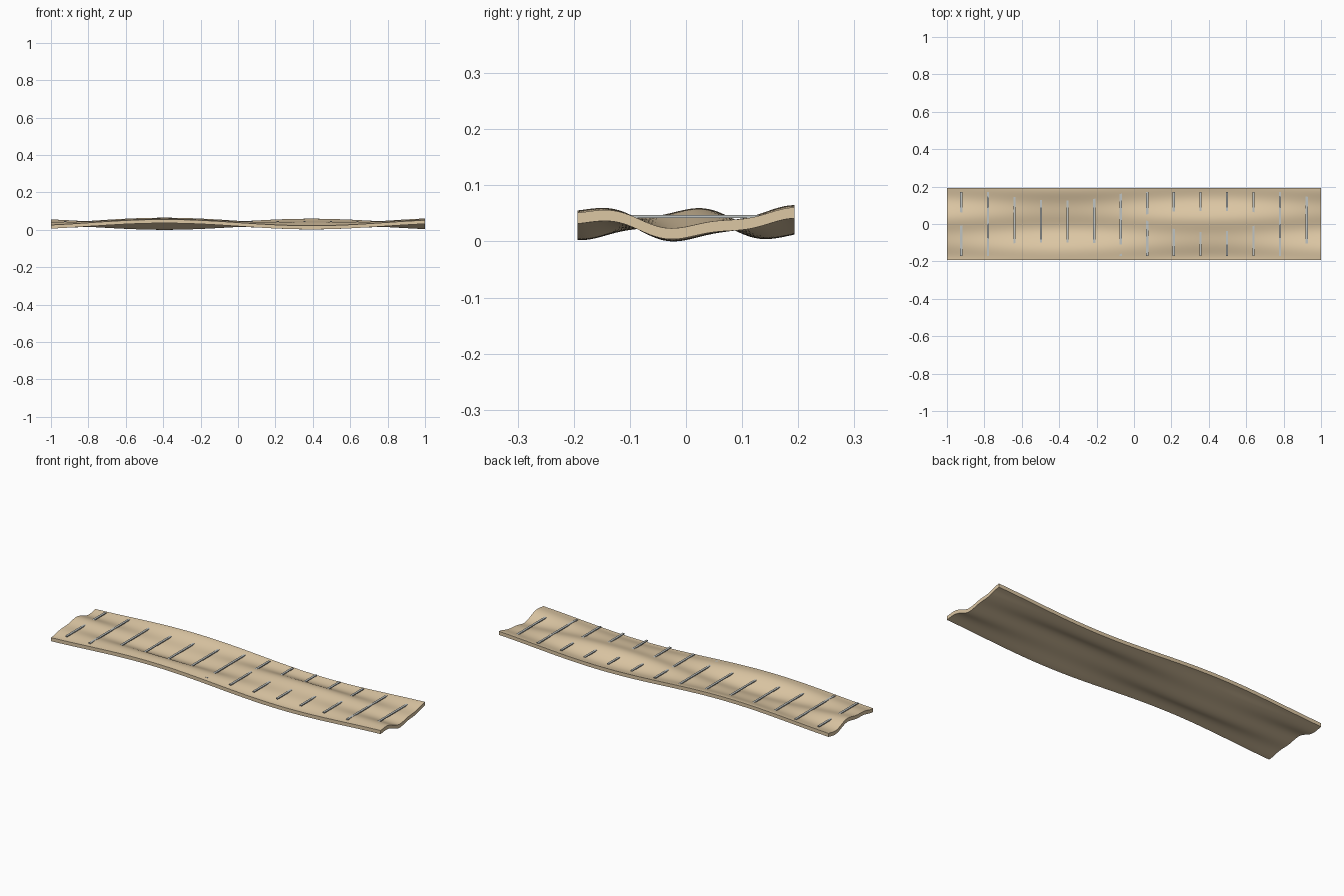
import bpy, bmesh, math

if "Cube" in bpy.data.objects:
    bpy.data.objects.remove(bpy.data.objects["Cube"])

L, W, T = 1.0, 0.193, 0.0195      # half length, half width, thickness
NX, NY = 120, 56


def material(name, col):
    m = bpy.data.materials.new(name)
    m.diffuse_color = (*col, 1)
    m.use_nodes = True
    m.node_tree.nodes["Principled BSDF"].inputs["Base Color"].default_value = m.diffuse_color
    return m


def finish(bm, name, mat):
    bmesh.ops.recalc_face_normals(bm, faces=bm.faces)
    me = bpy.data.meshes.new(name)
    bm.to_mesh(me)
    bm.free()
    me.materials.append(mat)
    ob = bpy.data.objects.new(name, me)
    bpy.context.collection.objects.link(ob)
    return ob


def wave(x, y):
    # long ripple along the plank crossed with ripples over its width
    return (0.0175 * math.sin(4 * x) * math.cos(18 * y)
            + 0.005 * math.sin(39 * y) + 0.004 * (y / W) ** 2)


wood = material("tan_wood", (0.72, 0.57, 0.37))
metal = material("grey_metal", (0.52, 0.55, 0.54))

# Wavy plank: warped grid extruded straight up
bm = bmesh.new()
bmesh.ops.create_grid(bm, x_segments=NX, y_segments=NY, size=1)
for v in bm.verts:
    x, y = v.co.x * L, v.co.y * W
    v.co = (x, y, wave(x, y))
low = min(v.co.z for v in bm.verts)
for v in bm.verts:
    v.co.z -= low
ext = bmesh.ops.extrude_face_region(bm, geom=bm.faces[:], use_keep_orig=True)
for v in [g for g in ext["geom"] if isinstance(g, bmesh.types.BMVert)]:
    v.co.z += T
plank = finish(bm, "wavy_plank", wood)
bpy.context.view_layer.objects.active = plank
plank.select_set(True)
bpy.ops.object.shade_smooth_by_angle(angle=math.radians(40))

# Straight cross rods, partly sunk into the waves
for i in range(14):
    bm = bmesh.new()
    bmesh.ops.create_cube(bm, size=1)
    for v in bm.verts:
        v.co = (v.co.x * 0.012, v.co.y * 0.34, v.co.z * 0.005)
    rod = finish(bm, f"cross_rod_{i + 1}", metal)
    rod.location = (-0.923 + i * 0.142, 0, 0.0445)
